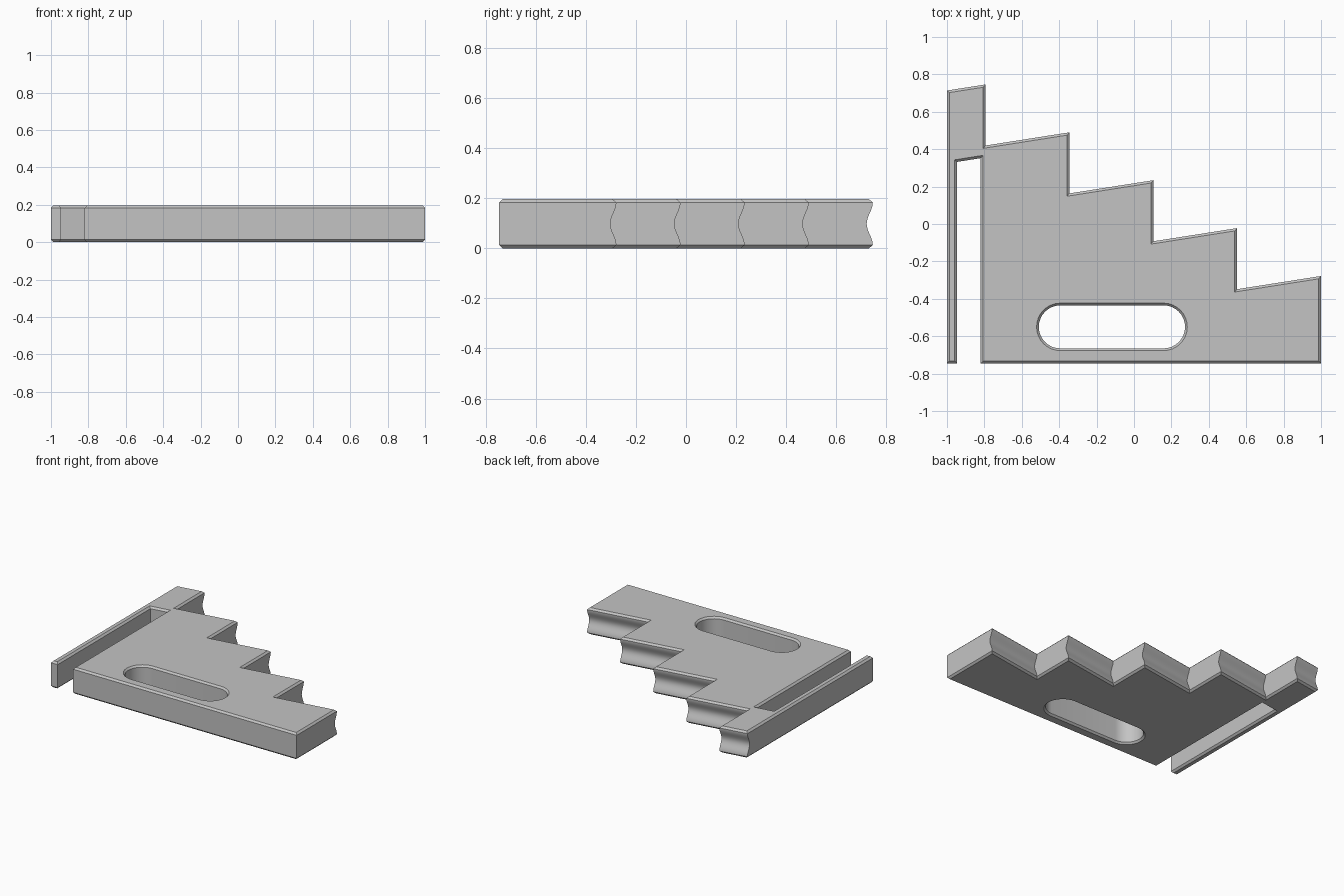
import bpy
import bmesh
import math
from mathutils import Vector
from mathutils.geometry import intersect_line_line_2d, intersect_point_line

cube = bpy.data.objects.get("Cube")
if cube:
    bpy.data.objects.remove(cube, do_unlink=True)

HEIGHT, CHAMFER, GROOVE = 0.196, 0.013, 0.024
FRONT, BACK = -0.746, 0.746
STEPS, RUN, RISE, SLOPE = 5, 0.4485, 0.256, 0.157

# Outline, counter-clockwise; each corner says whether the edge leaving it is grooved
outline = [(-1, FRONT, False), (-0.946, FRONT, False), (-0.946, 0.332, False),
           (-0.82, 0.352, False), (-0.82, FRONT, False), (1, FRONT, False)]
for i in range(STEPS):
    x = 1 - RUN * i
    y = BACK - RISE * (STEPS - 1 - i)
    x_low = max(x - RUN, -1)
    outline.append((x, y, True))
    outline.append((x_low, y - SLOPE * (x - x_low), False))


def inset_corners(plain, grooved):
    """Move every edge inward by its own amount and intersect neighbours."""
    pts = [Vector(p[:2]) for p in outline]
    lines = []
    for i, p in enumerate(pts):
        d = (pts[(i + 1) % len(pts)] - p).normalized()
        amount = grooved if outline[i][2] else plain
        lines.append((p + Vector((-d.y, d.x)) * amount, d))
    corners = []
    for i, (p, d) in enumerate(lines):
        q, e = lines[i - 1]
        t = (p - q).cross(d) / e.cross(d) if hasattr(p, "cross") else 0
        corners.append(q + e * t)
    return corners


def stadium(radius, segments=16):
    """Round-ended slot opening."""
    ring = []
    for cx, start in ((0.158, -math.pi / 2), (-0.394, math.pi / 2)):
        for k in range(segments + 1):
            a = start + math.pi * k / segments
            ring.append(Vector((cx + radius * math.cos(a), -0.55 + radius * math.sin(a))))
    return ring


def loft(bm, levels):
    """Join stacked rings with side walls; return the end rings."""
    rings = [[bm.verts.new((p.x, p.y, z)) for p in pts] for z, pts in levels]
    for a, b in zip(rings, rings[1:]):
        for i in range(len(a)):
            j = (i + 1) % len(a)
            bm.faces.new((a[i], a[j], b[j], b[i]))
    return rings[0], rings[-1]


bm = bmesh.new()

# Outer wall: chamfered rims and a hollow curve along each step
cap = inset_corners(CHAMFER, CHAMFER)
levels = [(0, cap)]
COUNT = 16
for k in range(COUNT + 1):
    t = 2 * k / COUNT - 1
    z = HEIGHT / 2 + t * (HEIGHT / 2 - CHAMFER)
    levels.append((z, inset_corners(0, GROOVE * (0.5 + 0.5 * math.cos(math.pi * t)))))
levels.append((HEIGHT, cap))
outer = loft(bm, levels)

# Finger slot wall with chamfered rims
wide, narrow = stadium(0.127), stadium(0.115)
inner = loft(bm, [(0, wide), (CHAMFER, narrow), (HEIGHT - CHAMFER, narrow), (HEIGHT, wide)])

# Top and bottom faces, with the slot left open
for rim, hole in zip(outer, inner):
    edges = [bm.edges.get((r[i - 1], r[i])) for r in (rim, hole) for i in range(len(r))]
    bmesh.ops.triangle_fill(bm, edges=edges, use_beauty=True, use_dissolve=False)
bmesh.ops.recalc_face_normals(bm, faces=bm.faces)

mesh = bpy.data.meshes.new("stepped_plate")
bm.to_mesh(mesh)
bm.free()
plate = bpy.data.objects.new("stepped_plate", mesh)
bpy.context.collection.objects.link(plate)

# Single grey material
grey = bpy.data.materials.new("plain_grey")
grey.use_nodes = True
colour = (0.55, 0.55, 0.55, 1)
grey.diffuse_color = colour
grey.node_tree.nodes["Principled BSDF"].inputs["Base Color"].default_value = colour
mesh.materials.append(grey)

bpy.ops.object.select_all(action='DESELECT')
plate.select_set(True)
bpy.context.view_layer.objects.active = plate
bpy.ops.object.shade_smooth_by_angle(angle=math.radians(30))
